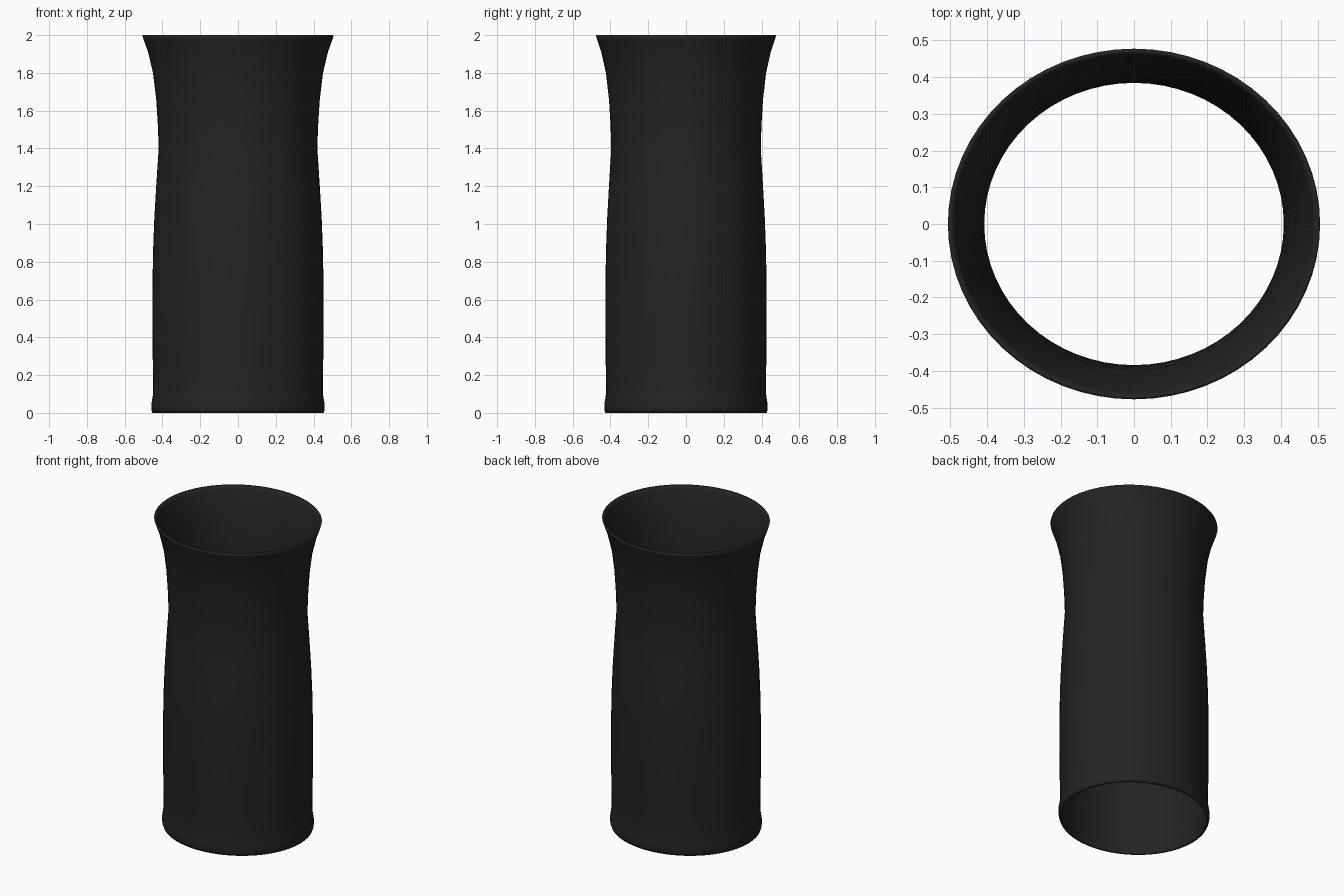
import bpy
import bmesh
import math

cube = bpy.data.objects.get("Cube")
if cube:
    bpy.data.objects.remove(cube, do_unlink=True)

SIDES = 64
DEPTH_RATIO = 0.942   # the tube is slightly oval
WALL = 0.012

# Outer silhouette: radius along x, height
outer = [(0.453, 0.0), (0.458, 0.015), (0.459, 0.045), (0.452, 0.085), (0.449, 0.11),
         (0.451, 0.25), (0.453, 0.45), (0.453, 0.65), (0.450, 0.85),
         (0.443, 1.03), (0.433, 1.2), (0.420, 1.4), (0.424, 1.52),
         (0.433, 1.66), (0.450, 1.8), (0.476, 1.91), (0.499, 1.975), (0.507, 2.0)]
# The inner wall follows the outer one, without the foot bulge
inner = [(min(r, 0.452) - WALL if z < 1 else r - WALL, z) for r, z in outer]
profile = outer + inner[::-1]

# Matte black
black = bpy.data.materials.new("matte_black")
black.use_nodes = True
colour = (0.017, 0.017, 0.017, 1.0)
black.diffuse_color = colour
shader = next(n for n in black.node_tree.nodes if n.type == "BSDF_PRINCIPLED")
shader.inputs["Base Color"].default_value = colour
shader.inputs["Roughness"].default_value = 0.6

# Flared open sleeve: the closed wall section swept around an oval
bm = bmesh.new()
rings = []
for r, z in profile:
    ring = []
    for i in range(SIDES):
        a = math.tau * i / SIDES
        ring.append(bm.verts.new((r * math.cos(a), r * DEPTH_RATIO * math.sin(a), z)))
    rings.append(ring)
for k, low in enumerate(rings):
    high = rings[(k + 1) % len(rings)]
    for i in range(SIDES):
        j = (i + 1) % SIDES
        bm.faces.new((low[i], low[j], high[j], high[i])).smooth = True
bmesh.ops.recalc_face_normals(bm, faces=bm.faces)

mesh = bpy.data.meshes.new("flared_sleeve")
bm.to_mesh(mesh)
bm.free()
mesh.materials.append(black)
sleeve = bpy.data.objects.new("flared_sleeve", mesh)
bpy.context.collection.objects.link(sleeve)
